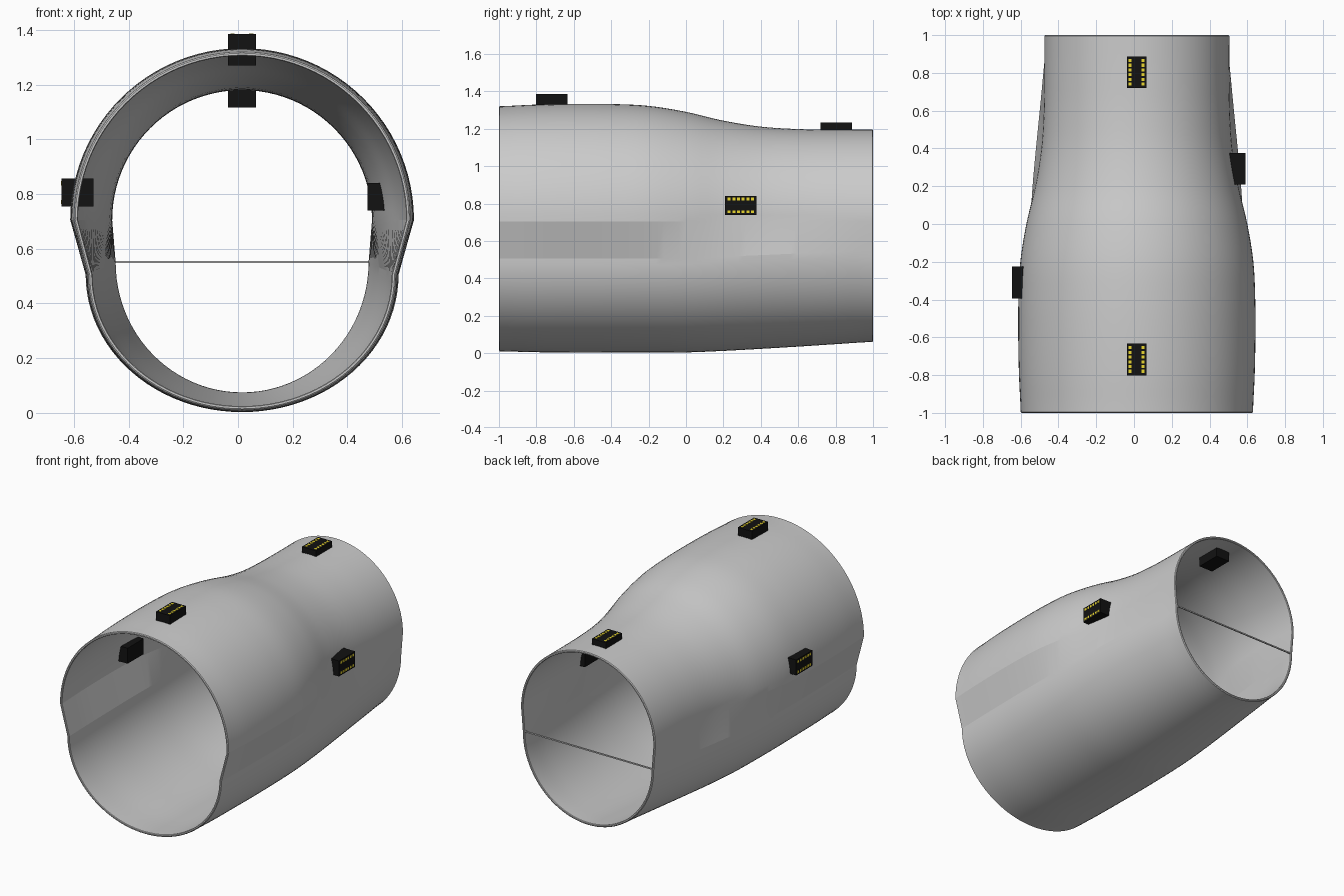
import bpy, bmesh, math
from mathutils import Vector

if "Cube" in bpy.data.objects:
    bpy.data.objects.remove(bpy.data.objects["Cube"])

CX, KINK = 0.015, 0.705      # tube axis in x, height of the upper kink
HALF = 48                    # segments in each half arc

# Section keys: y, upper radius, lower half width, lower kink z, bottom z
KEYS = [(-1.0, .615, .562, .505, .010), (-.8, .624, .567, .505, .005),
        (-.6, .628, .570, .505, .004), (-.4, .627, .572, .505, .003),
        (-.2, .617, .570, .506, .003), (0, .585, .564, .509, .004),
        (.2, .538, .552, .516, .012), (.4, .506, .534, .524, .023),
        (.6, .493, .514, .533, .035), (.8, .490, .495, .541, .048),
        (1.0, .490, .477, .550, .060)]


def section(y):
    """Smoothly interpolated section values at y (Catmull-Rom)."""
    t = (y + 1) / 0.2
    i = min(int(t), len(KEYS) - 2)
    f = t - i
    k = [KEYS[max(0, min(len(KEYS) - 1, i + d))] for d in (-1, 0, 1, 2)]
    return [b + .5 * f * (c - a + f * (2 * a - 5 * b + 4 * c - d + f * (3 * (b - c) + d - a)))
            for a, b, c, d in list(zip(*k))[1:]]


def ring(y, inset):
    r, w, zk, zb = section(y)
    pts = []
    for i in range(HALF + 1):
        a = math.pi * i / HALF
        pts.append((CX + (r - inset) * math.cos(a), y, KINK + (r - inset) * math.sin(a)))
    for i in range(HALF + 1):
        a = math.pi * (1 + i / HALF)
        pts.append((CX + (w - inset) * math.cos(a), y, zk + (zk - zb - inset) * math.sin(a)))
    return pts


def material(name, color):
    m = bpy.data.materials.new(name)
    m.diffuse_color = color
    m.use_nodes = True
    m.node_tree.nodes["Principled BSDF"].inputs["Base Color"].default_value = m.diffuse_color
    return m


def new_object(name, bm, mats=()):
    bmesh.ops.recalc_face_normals(bm, faces=bm.faces)
    me = bpy.data.meshes.new(name)
    bm.to_mesh(me)
    bm.free()
    ob = bpy.data.objects.new(name, me)
    bpy.context.collection.objects.link(ob)
    for m in mats:
        me.materials.append(m)
    return ob


def add_box(bm, center, size, mat=0):
    vs = bmesh.ops.create_cube(bm, size=1)['verts']
    for v in vs:
        v.co = Vector(center) + Vector([c * s for c, s in zip(v.co, size)])
    for f in {f for v in vs for f in v.link_faces}:
        f.material_index = mat


# Sleeve: thin shell lofted outside, around the rims and back inside
T = .015
outer = [-.996 + 1.992 * i / 50 for i in range(51)]
path = [(-1, .005)] + [(y, 0) for y in outer] + [(1, .005)]
path += [(1, T - .003)] + [(y, T) for y in reversed(outer)] + [(-1, T - .003)]
bm = bmesh.new()
rings = [[bm.verts.new(p) for p in ring(y, d)] for y, d in path]
for a, b in zip(rings, rings[1:] + rings[:1]):
    n = len(a)
    for i in range(n):
        j = (i + 1) % n
        bm.faces.new((a[i], a[j], b[j], b[i]))
sleeve = new_object("sleeve", bm)
bpy.context.view_layer.objects.active = sleeve
sleeve.select_set(True)
bpy.ops.object.shade_smooth_by_angle(angle=math.radians(9))

# Thin bar across the narrow opening
bm = bmesh.new()
add_box(bm, (CX, .995, .552), (.93, .008, .008))
new_object("cross_bar", bm)

# Sensor blocks with two rows of contacts on the outward face
black = material("black", (.006, .006, .006, 1))
yellow = material("yellow", (.85, .7, .03, 1))


def sensor(name, center, axis, sign):
    """axis: outward axis (0 = x, 2 = z)."""
    size = [.102, .168, .102]
    size[axis] = .116
    across = 2 - axis
    bm = bmesh.new()
    add_box(bm, center, size)
    for row in (-1, 1):
        for i in range(6):
            p = list(center)
            p[axis] += sign * size[axis] / 2
            p[across] += row * .034
            p[1] += (i - 2.5) * .025
            s = [.016] * 3
            s[axis] = .003
            add_box(bm, p, s, 1)
    new_object(name, bm, (black, yellow))


sensor("sensor_top_front", (.014, -.717, 1.327), 2, 1)
sensor("sensor_top_back", (.014, .803, 1.174), 2, 1)
sensor("sensor_right", (.532, .293, .79), 0, 1)
sensor("sensor_left", (-.587, -.31, .805), 0, -1)
